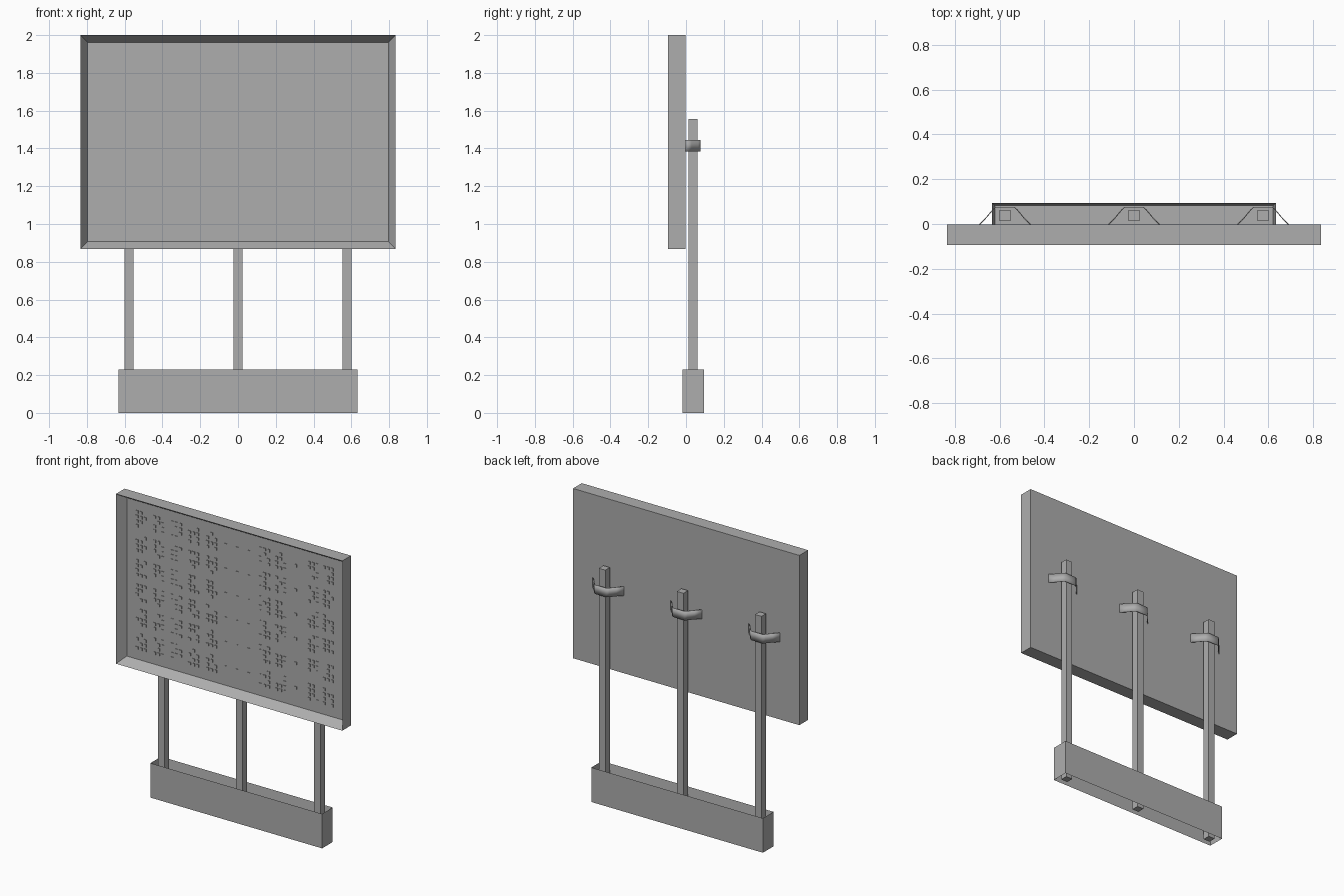
import bpy, bmesh, random
from mathutils import Vector, Matrix

random.seed(4)
if "Cube" in bpy.data.objects:
    bpy.data.objects.remove(bpy.data.objects["Cube"], do_unlink=True)

# Single flat grey finish
grey = bpy.data.materials.new("plain grey")
grey.use_nodes = True
grey.diffuse_color = (0.42, 0.42, 0.42, 1)
for node in grey.node_tree.nodes:
    if node.type == 'BSDF_PRINCIPLED':
        node.inputs["Base Color"].default_value = grey.diffuse_color


def add_box(bm, low, high):
    low, high = Vector(low), Vector(high)
    matrix = Matrix.Translation((low + high) / 2) @ Matrix.Diagonal((*(high - low), 1))
    return bmesh.ops.create_cube(bm, size=1, matrix=matrix)["verts"]


def recess(bm, direction, rim, depth):
    """Inset the face pointing along direction and push it inwards."""
    direction = Vector(direction)
    bm.normal_update()
    face = max(bm.faces, key=lambda f: f.normal.dot(direction))
    bmesh.ops.inset_region(bm, faces=[face], thickness=rim)
    bmesh.ops.translate(bm, verts=face.verts, vec=-direction * depth)


def finish(bm, name):
    mesh = bpy.data.meshes.new(name)
    bm.to_mesh(mesh)
    bm.free()
    mesh.materials.append(grey)
    obj = bpy.data.objects.new(name, mesh)
    bpy.context.collection.objects.link(obj)
    return obj


# Display housing with a framed, sunken front
SCREEN_Y = -0.034
bm = bmesh.new()
add_box(bm, (-0.835, -0.094, 0.868), (0.835, -0.002, 2.0))
recess(bm, (0, -1, 0), 0.054, 0.06)
finish(bm, "display_housing")

# Trough-shaped base, hollow above and below
bm = bmesh.new()
add_box(bm, (-0.633, -0.018, 0), (0.633, 0.094, 0.23))
recess(bm, (0, 0, 1), 0.017, 0.11)
recess(bm, (0, 0, -1), 0.017, 0.11)
finish(bm, "base_trough")

# Posts, each held to the housing by a bent strap
STRAP = [(-0.116, -0.002), (-0.085, 0.03), (-0.056, 0.065), (-0.042, 0.077),
         (0.042, 0.077), (0.056, 0.065), (0.085, 0.03), (0.116, -0.002)]
for side, x in (("right", -0.576), ("middle", 0), ("left", 0.576)):
    bm = bmesh.new()
    add_box(bm, (x - 0.024, 0.014, 0.002), (x + 0.024, 0.062, 1.555))
    finish(bm, side + "_post")

    bm = bmesh.new()
    rails = [[bm.verts.new((x + px, py, z)) for px, py in STRAP] for z in (1.385, 1.445)]
    for i in range(len(STRAP) - 1):
        face = bm.faces.new((rails[0][i + 1], rails[0][i], rails[1][i], rails[1][i + 1]))
        face.smooth = True
    bm.normal_update()
    strap = finish(bm, side + "_strap")
    solid = strap.modifiers.new("thickness", 'SOLIDIFY')
    solid.thickness = 0.004
    solid.offset = -1

# Small square lamps in a grid of clusters on the sunken screen
PITCH, HALF = 0.03, 0.009
CLUSTERS = (-0.72, -0.59, -0.46, -0.333, -0.2, 0.19, 0.31, 0.55, 0.66)
SINGLES = (-0.065, 0.02, 0.105, 0.45)
bm = bmesh.new()


def lamp(x, z):
    add_box(bm, (x - HALF, SCREEN_Y - 0.004, z - HALF), (x + HALF, SCREEN_Y + 0.002, z + HALF))


for row in range(6):
    top = 1.89 - 0.163 * row
    for x in CLUSTERS:
        for k in random.sample(range(12), 8):
            lamp(x + PITCH * (k % 3), top - 0.031 * (k // 3))
    for x in SINGLES:
        lamp(x, top - 0.046)
finish(bm, "lamp_grid")
